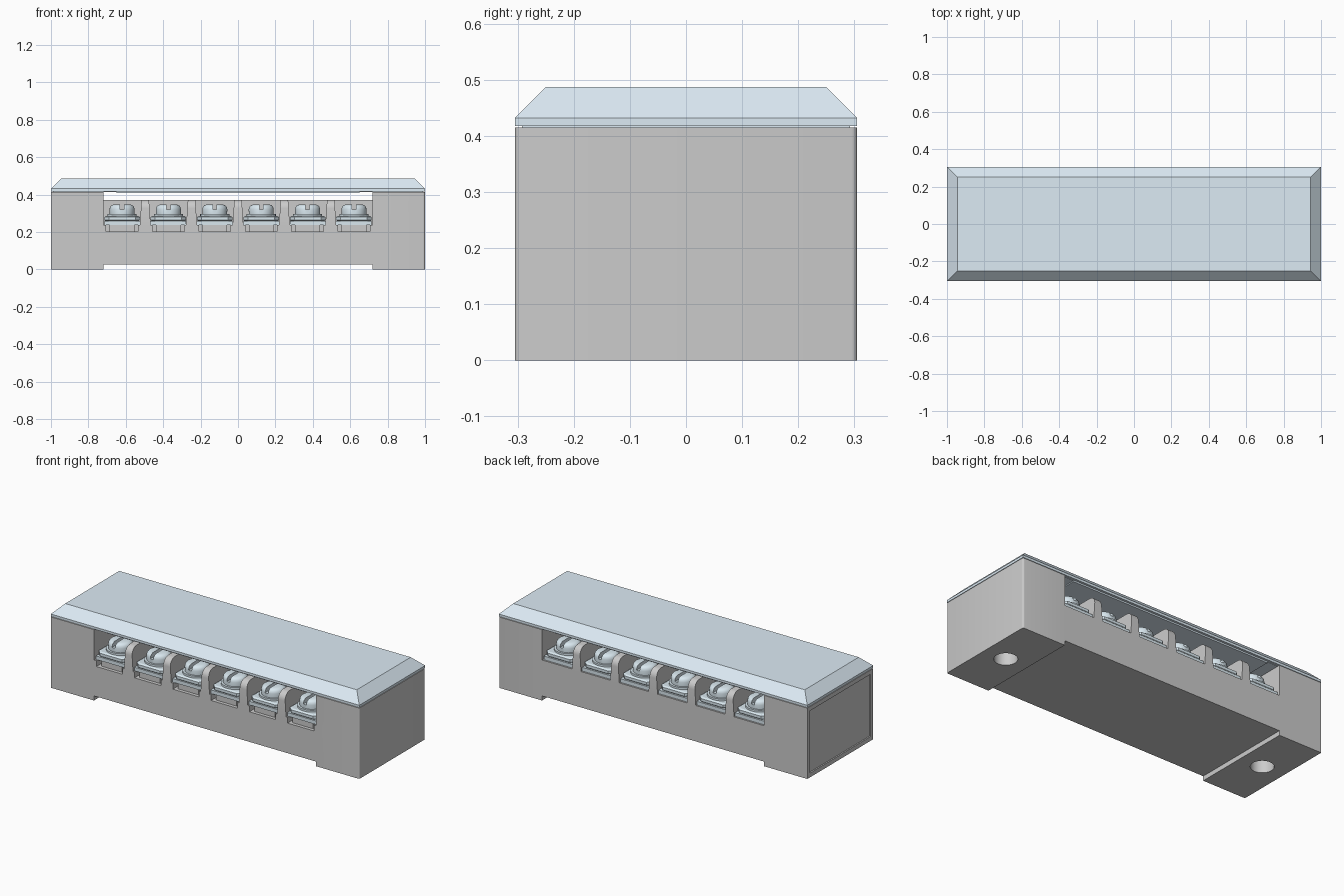
import bpy, bmesh, math

if "Cube" in bpy.data.objects:
    bpy.data.objects.remove(bpy.data.objects["Cube"])

PITCH, HX, HY = 0.248, 1.0, 0.305
FLOOR, WALL, TOP = 0.237, 0.372, 0.415


def material(name, colour):
    m = bpy.data.materials.new(name)
    m.diffuse_color = colour
    m.use_nodes = True
    m.node_tree.nodes["Principled BSDF"].inputs["Base Color"].default_value = m.diffuse_color
    return m


cover_mat = material("pale_blue_cover", (0.72, 0.83, 0.91, 1))
metal_mat = material("pale_metal", (0.70, 0.81, 0.87, 1))


def finish(name, bm, mat=None):
    bmesh.ops.recalc_face_normals(bm, faces=bm.faces)
    me = bpy.data.meshes.new(name)
    bm.to_mesh(me)
    bm.free()
    ob = bpy.data.objects.new(name, me)
    bpy.context.collection.objects.link(ob)
    if mat:
        me.materials.append(mat)
    return ob


def loft(name, rings, mat=None):
    """Skin equal-length point rings and cap both ends."""
    bm = bmesh.new()
    vs = [[bm.verts.new(p) for p in r] for r in rings]
    n = len(vs[0])
    for a, b in zip(vs, vs[1:]):
        for i in range(n):
            bm.faces.new((a[i], a[(i + 1) % n], b[(i + 1) % n], b[i]))
    bm.faces.new(vs[0])
    bm.faces.new(vs[-1])
    return finish(name, bm, mat)


def block(name, x0, x1, y0, y1, z0, z1, mat=None):
    return loft(name, [[(x0, y0, z), (x1, y0, z), (x1, y1, z), (x0, y1, z)] for z in (z0, z1)], mat)


def turned(name, profile, mat=None, n=32, x=0, y=0):
    """Round part from (radius, z) pairs."""
    return loft(name, [[(x + r * math.cos(2 * math.pi * i / n), y + r * math.sin(2 * math.pi * i / n), z)
                        for i in range(n)] for r, z in profile], mat)


def cut(ob, cutters):
    for c in cutters:
        m = ob.modifiers.new("cut", "BOOLEAN")
        m.operation, m.solver, m.object = "DIFFERENCE", "EXACT", c
    bpy.context.view_layer.update()
    new = bpy.data.meshes.new_from_object(ob.evaluated_get(bpy.context.evaluated_depsgraph_get()))
    ob.modifiers.clear()
    ob.data = new
    for c in cutters:
        bpy.data.objects.remove(c)


def smooth(ob):
    bpy.ops.object.select_all(action="DESELECT")
    ob.select_set(True)
    bpy.context.view_layer.objects.active = ob
    bpy.ops.object.shade_smooth_by_angle(angle=math.radians(35))


# Base body: front profile with feet and open middle
half = [(0.72, 0.027), (0.72, 0), (HX, 0), (HX, TOP), (0.72, TOP), (0.72, FLOOR)]
outline = half + [(-x, z) for x, z in reversed(half)]
base = loft("base_body", [[(x, y, z) for x, z in outline] for y in (-HY, HY)])
bm = bmesh.new()
bm.from_mesh(base.data)
corners = [e for e in bm.edges if all(v.co.x > 0.99 for v in e.verts)
           and abs(e.verts[0].co.z - e.verts[1].co.z) > 0.3]
bmesh.ops.bevel(bm, geom=corners, offset=0.01, segments=4, affect="EDGES", profile=0.5)
bm.to_mesh(base.data)
bm.free()

# Mounting holes, end label recess and front nut pockets
screws_x = [(i - 2.5) * PITCH for i in range(6)]
cutters = [turned("hole_cutter", [(0.062, -0.1), (0.062, 0.6)], x=s * 0.86) for s in (-1, 1)]
cutters.append(block("end_cutter", -1.1, -0.992, -0.28, 0.28, 0.025, 0.39))
cutters += [block("pocket_cutter", x - 0.085, x + 0.085, -0.4, -0.22, 0.203, 0.3) for x in screws_x]
cut(base, cutters)
smooth(base)

# Central wall between the two terminal rows
block("central_wall", -0.72, 0.72, -0.1, 0.1, FLOOR - 0.01, WALL)

# Tapered dividers with rounded outer top corners
R = 0.045
arc = [(HY - R + R * math.cos(a), WALL - R + R * math.sin(a))
       for a in [math.pi / 2 * i / 6 for i in range(7)]]
side = [(HY, FLOOR - 0.01)] + arc
fin = side + [(-y, z) for y, z in reversed(side)]
for i in range(5):
    cx = (i - 2) * PITCH
    width = lambda z: 0.029 - 0.009 * (z - FLOOR) / (WALL - FLOOR)
    ob = loft("divider", [[(cx + s * width(z), y, z) for y, z in fin] for s in (-1, 1)])
    smooth(ob)


# Terminal parts, modelled once around the origin
def clipped(w, d, c, z):
    return [(-w + c, -d, z), (w - c, -d, z), (w, -d + c, z), (w, d - c, z),
            (w - c, d, z), (-w + c, d, z), (-w, d - c, z), (-w, -d + c, z)]


plate = block("terminal_plate", -0.095, 0.095, -0.093, 0.095, FLOOR, 0.258, metal_mat)
clamp = loft("wire_clamp", [clipped(0.088, 0.085, 0.02, 0.258), clipped(0.095, 0.092, 0.024, 0.264),
                            clipped(0.095, 0.092, 0.024, 0.28), clipped(0.085, 0.082, 0.02, 0.286)], metal_mat)
washer = turned("washer", [(0.078, 0.286), (0.078, 0.297)], metal_mat)
head = turned("screw_head", [(0.066, 0.297), (0.067, 0.322), (0.064, 0.334), (0.057, 0.342),
                             (0.045, 0.347), (0.001, 0.348)], metal_mat)
cut(head, [block("slot_cutter", -0.01, 0.01, -0.1, 0.1, 0.32, 0.4)])
for ob in (washer, head):
    smooth(ob)

# Repeat the terminals in both rows
for part in (plate, clamp, washer, head):
    for row in (-1, 1):
        for x in screws_x:
            ob = part.copy()
            ob.location = (x, row * 0.2, 0)
            bpy.context.collection.objects.link(ob)
    bpy.data.objects.remove(part)

# Nuts held in the front pockets
for x in screws_x:
    block("pocket_nut", x - 0.066, x + 0.066, -0.285, -0.22, 0.203, FLOOR)

# Cover: locating lip and bevelled lid
block("cover_lip", -0.65, 0.65, -0.292, 0.292, 0.409, 0.42, cover_mat)
block("cover_seat", -0.99, 0.99, -0.292, 0.292, TOP, 0.42, cover_mat)
loft("cover", [[(sx * (HX - d), sy * (HY - d), z) for sx, sy in ((-1, -1), (1, -1), (1, 1), (-1, 1))]
               for d, z in ((0, 0.418), (0, 0.432), (0.055, 0.487))], cover_mat)
